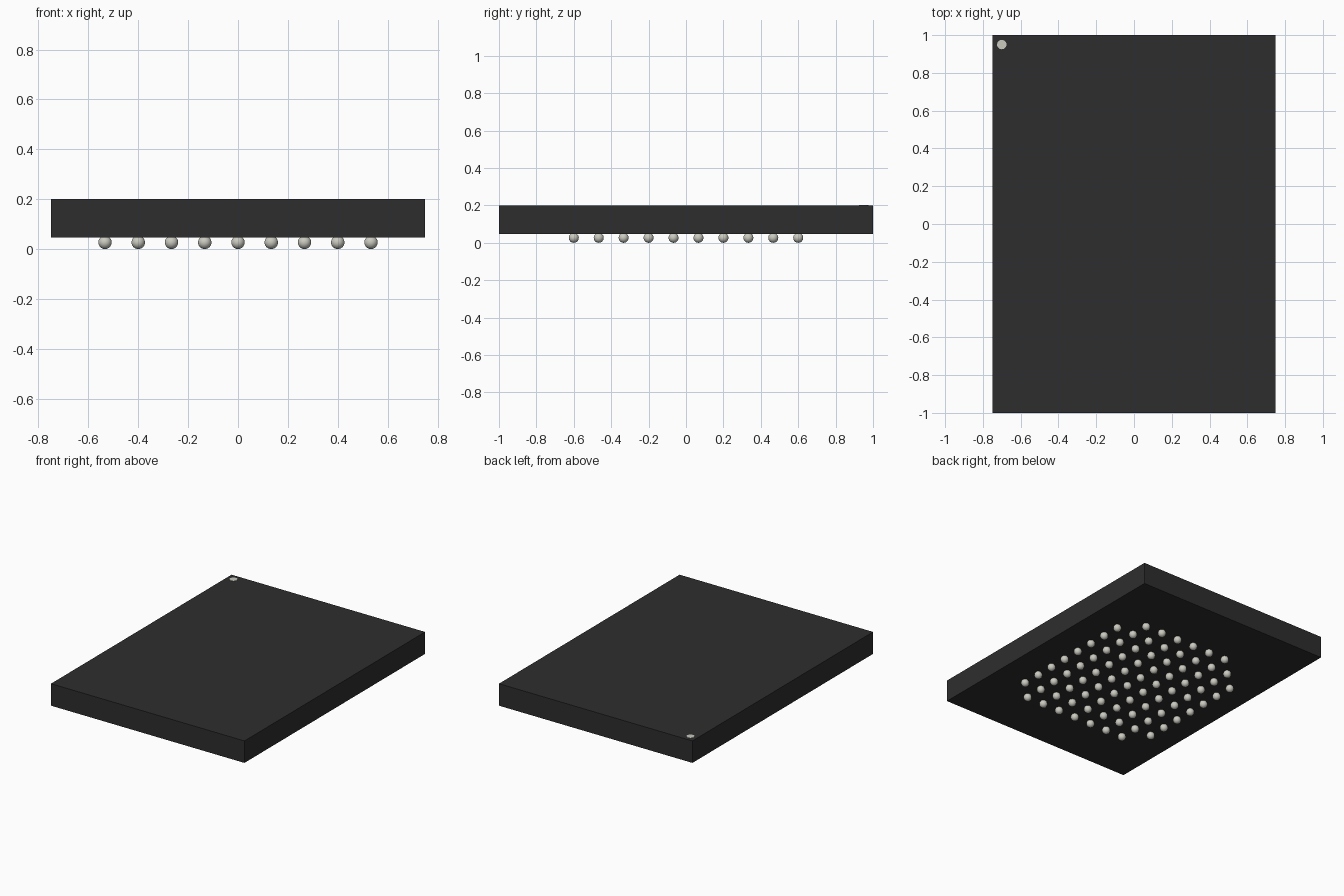
import bpy
import bmesh
from mathutils import Matrix

if "Cube" in bpy.data.objects:
    bpy.data.objects.remove(bpy.data.objects["Cube"], do_unlink=True)


def material(name, colour):
    mat = bpy.data.materials.new(name)
    mat.use_nodes = True
    mat.diffuse_color = (*colour, 1)
    mat.node_tree.nodes["Principled BSDF"].inputs["Base Color"].default_value = (*colour, 1)
    return mat


def make_object(name, bm, mat, smooth=False):
    for face in bm.faces:
        face.smooth = smooth
    mesh = bpy.data.meshes.new(name)
    bm.to_mesh(mesh)
    bm.free()
    mesh.materials.append(mat)
    obj = bpy.data.objects.new(name, mesh)
    bpy.context.collection.objects.link(obj)
    return obj


black = material("black_plastic", (0.027, 0.027, 0.027))
metal = material("warm_grey_metal", (0.6, 0.595, 0.53))

BOTTOM, TOP = 0.046, 0.2
PITCH, RADIUS = 0.4 / 3, 0.0267
COLS, ROWS = 9, 10

# Package body: a plain sharp-edged slab
bm = bmesh.new()
bmesh.ops.create_cube(bm, size=1, matrix=Matrix.Translation((0, 0, (BOTTOM + TOP) / 2))
                      @ Matrix.Diagonal((1.5, 2, TOP - BOTTOM, 1)))
make_object("package_body", bm, black)

# Corner marker: a thin disc on the top face
bm = bmesh.new()
bmesh.ops.create_cone(bm, cap_ends=True, segments=32, radius1=0.025, radius2=0.025,
                      depth=0.002, matrix=Matrix.Translation((-0.7, 0.95, TOP)))
make_object("corner_marker", bm, metal)

# Solder balls: a grid without its corners, with two more left out beside the marker
skipped = {(c, r) for c in (0, COLS - 1) for r in (0, ROWS - 1)}
skipped |= {(1, ROWS - 1), (0, ROWS - 2)}
bm = bmesh.new()
for col in range(COLS):
    for row in range(ROWS):
        if (col, row) not in skipped:
            x = (col - (COLS - 1) / 2) * PITCH
            y = (row - (ROWS - 1) / 2) * PITCH
            bmesh.ops.create_uvsphere(bm, u_segments=24, v_segments=14, radius=RADIUS,
                                      matrix=Matrix.Translation((x, y, RADIUS)))
make_object("solder_balls", bm, metal, smooth=True)
